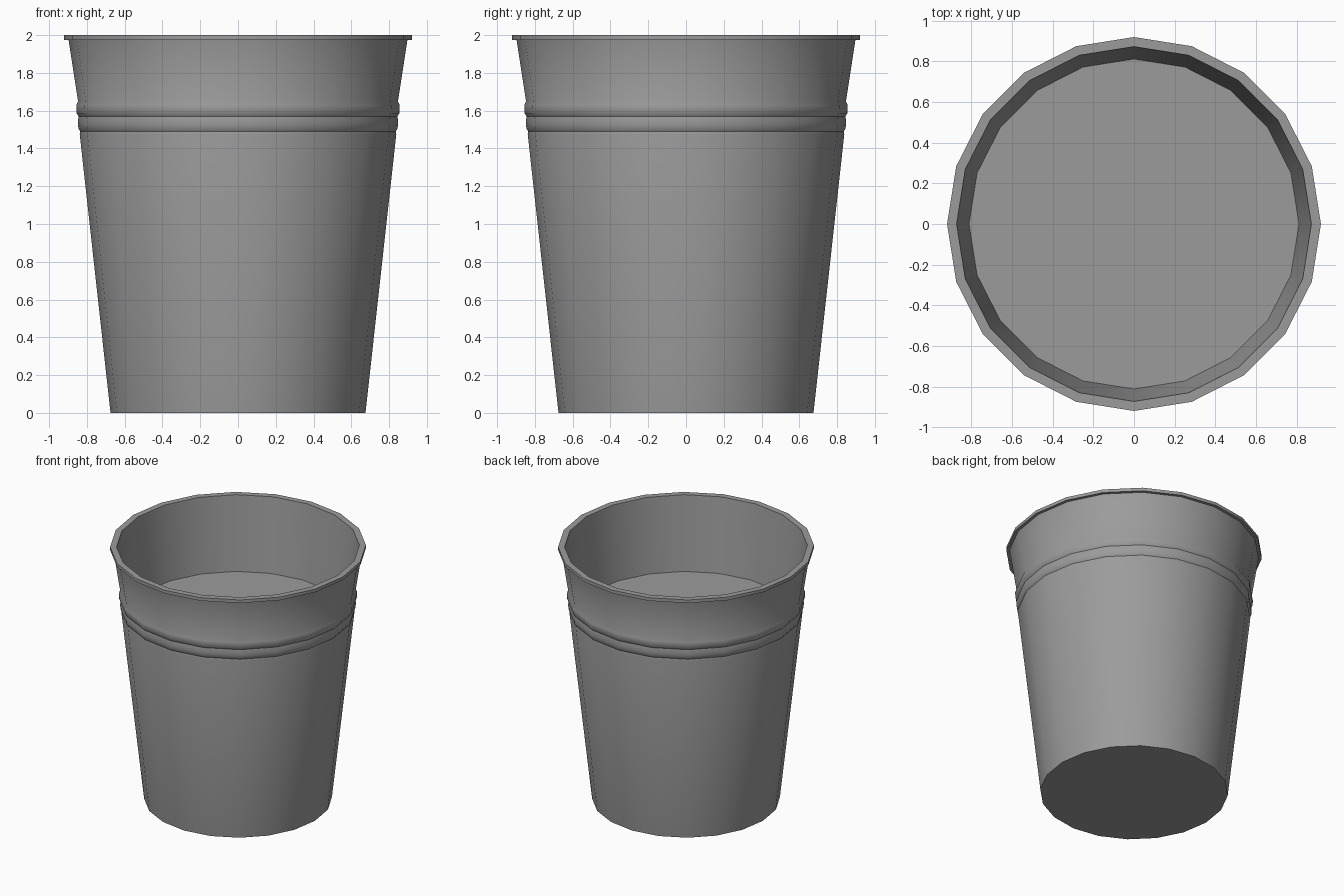
import bpy, bmesh, math

SIDES = 20

old = bpy.data.objects.get("Cube")
if old:
    bpy.data.objects.remove(old, do_unlink=True)

grey = bpy.data.materials.new("cup grey")
grey.use_nodes = True
colour = (0.33, 0.33, 0.33, 1)
grey.diffuse_color = colour
grey.node_tree.nodes["Principled BSDF"].inputs["Base Color"].default_value = colour


def lathe(name, profile, cap_start=False, cap_end=False):
    """Spin (radius, height) points around z, with optional end caps."""
    bm = bmesh.new()
    rings = []
    for r, z in profile:
        angles = [math.tau * i / SIDES for i in range(SIDES)]
        rings.append([bm.verts.new((r * math.cos(a), r * math.sin(a), z)) for a in angles])
    for low, high in zip(rings, rings[1:]):
        for i in range(SIDES):
            j = (i + 1) % SIDES
            bm.faces.new((low[i], low[j], high[j], high[i]))
    if cap_start:
        bm.faces.new(rings[0][::-1])
    if cap_end:
        bm.faces.new(rings[-1])
    mesh = bpy.data.meshes.new(name)
    bm.to_mesh(mesh)
    bm.free()
    mesh.materials.append(grey)
    obj = bpy.data.objects.new(name, mesh)
    bpy.context.collection.objects.link(obj)
    bpy.ops.object.select_all(action="DESELECT")
    obj.select_set(True)
    bpy.context.view_layer.objects.active = obj
    bpy.ops.object.shade_smooth_by_angle(angle=math.radians(35))
    return obj


def rib(radius, top, height=0.08):
    """Rounded ridge, listed from its bottom groove upwards."""
    return [(radius - 0.012, top - height), (radius - 0.002, top - 0.8 * height),
            (radius, top - 0.5 * height), (radius, top - 0.25 * height)]


# Outer wall, two ribs, rim, inner wall and inside floor
wall = [(0.675, 0), (0.838, 1.475)]
ribs = rib(0.847, 1.57) + rib(0.856, 1.65)
rim = [(0.847, 1.65), (0.897, 1.975), (0.92, 1.975), (0.92, 2), (0.873, 2)]
inside = [(0.812, 1.42)]
lathe("cup", wall + ribs + rim + inside, cap_start=True, cap_end=True)
